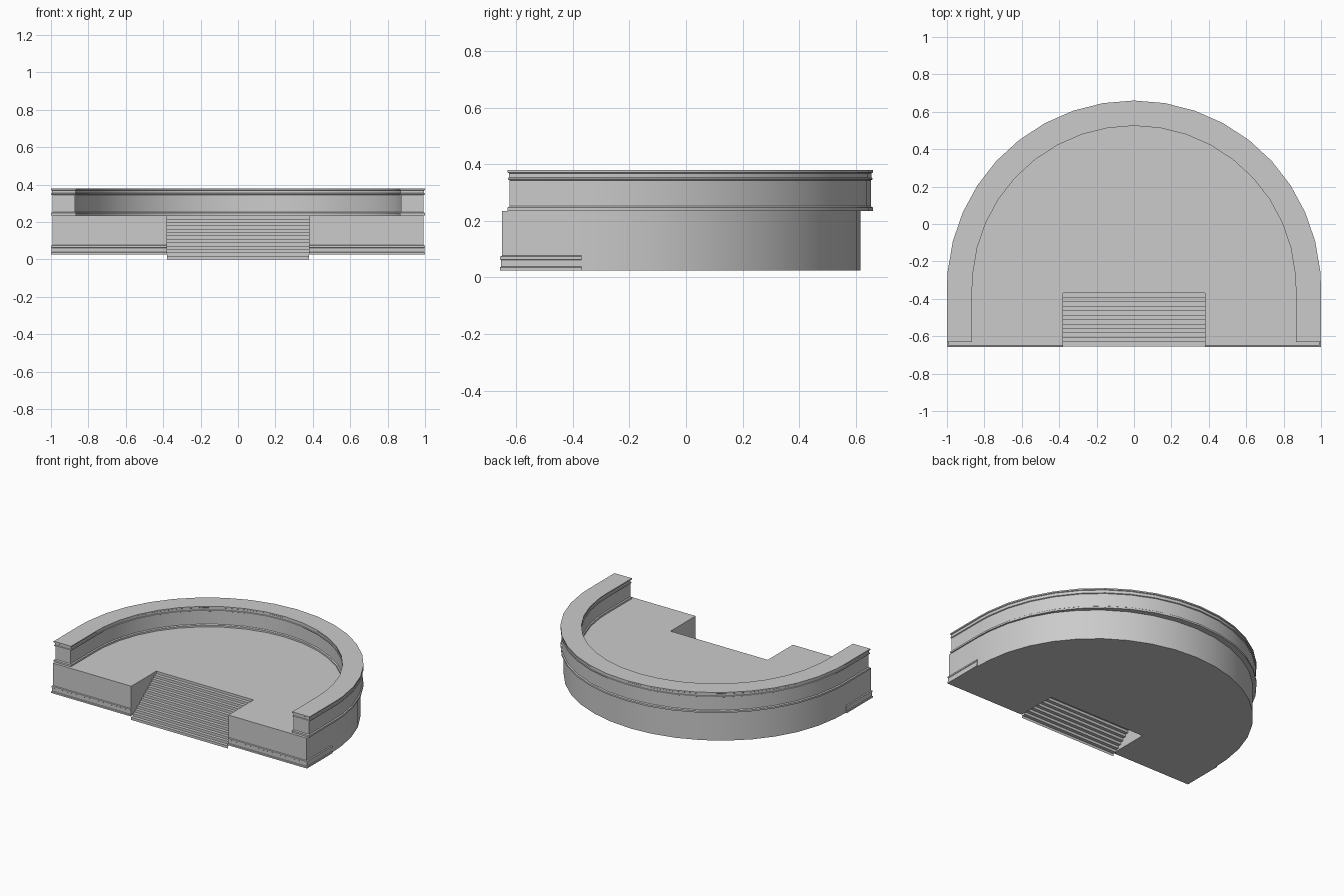
import bpy, bmesh, math

if "Cube" in bpy.data.objects:
    bpy.data.objects.remove(bpy.data.objects["Cube"])

CY = -0.34          # centre of the rounded back
FLOOR = 0.235       # platform height
STAIR_W, STAIR_BACK, STAIR_FRONT = 0.38, -0.37, -0.655


def finish(name, bm, smooth=True, recalc=True):
    if recalc:
        bmesh.ops.recalc_face_normals(bm, faces=bm.faces[:])
    me = bpy.data.meshes.new(name)
    bm.to_mesh(me)
    bm.free()
    ob = bpy.data.objects.new(name, me)
    bpy.context.collection.objects.link(ob)
    if smooth:
        bpy.ops.object.select_all(action='DESELECT')
        ob.select_set(True)
        bpy.context.view_layer.objects.active = ob
        bpy.ops.object.shade_smooth_by_angle(angle=math.radians(30))
    return ob


def loft(name, levels, smooth=True):
    """Closed solid through a stack of (outline, z) levels."""
    bm = bmesh.new()
    rings = [[bm.verts.new((x, y, z)) for x, y in pts] for pts, z in levels]
    for a, b in zip(rings, rings[1:]):
        for i in range(len(a)):
            j = (i + 1) % len(a)
            bm.faces.new((a[i], a[j], b[j], b[i]))
    bm.faces.new(rings[0][::-1])
    bm.faces.new(rings[-1])
    return finish(name, bm, smooth)


def arc(rx, ry):
    """Half ellipse from right to left over the back."""
    angles = [90] + [9.47 * k for k in range(9, -10, -1)] + [-90]
    return [(rx * math.sin(math.radians(a)), CY + ry * math.cos(math.radians(a)))
            for a in angles]


# platform with the stair notch
front = -0.65
body = ([(STAIR_W, STAIR_BACK), (STAIR_W, front), (0.992, front), (0.992, STAIR_BACK)]
        + arc(0.99, 0.957)
        + [(-0.992, STAIR_BACK), (-0.992, front), (-STAIR_W, front), (-STAIR_W, STAIR_BACK)])
loft("platform", [(body, 0.025), (body, FLOOR)])


# curved parapet with base lip and coping
def parapet_outline(d):
    y = -0.63 + d
    return ([(1 - d, y)] + arc(1 - d, 1 - d) + [(-1 + d, y), (-0.865 - d, y)]
            + arc(0.865 + d, 0.865 + d)[::-1] + [(0.865 + d, y)])


profile = [(0, FLOOR), (0, 0.247), (0.007, 0.252), (0.007, 0.343), (0.001, 0.346),
           (0.001, 0.352), (0.005, 0.354), (0.005, 0.368), (0, 0.371), (0, 0.38)]
loft("parapet", [(parapet_outline(d), z) for d, z in profile])


# plinth mouldings around both front corners
def plinth_outline(s, d):
    x, y = 0.992 + d, front - d
    return [(s * px, py) for px, py in
            [(STAIR_W, front + 0.01), (STAIR_W, y), (x, y), (x, STAIR_BACK),
             (0.98, STAIR_BACK), (0.98, front + 0.01)]]


plinth = [(0.008, 0.025), (0.008, 0.036), (0.004, 0.038), (0.004, 0.062),
          (0.007, 0.064), (0.007, 0.074), (0.0, 0.077)]
for side, s in (("left", -1), ("right", 1)):
    loft("plinth_" + side, [(plinth_outline(s, d), z) for d, z in plinth], False)

# staircase, open underneath
steps = 13
rise, run = FLOOR / steps, (STAIR_BACK - STAIR_FRONT) / (steps - 1)
path = []
for i in range(steps):
    y = STAIR_FRONT + i * run
    path += [(y, i * rise), (y, (i + 1) * rise)]
bm = bmesh.new()
rows = [[bm.verts.new((x, y, z)) for x in (-STAIR_W, STAIR_W)] for y, z in path]
for a, b in zip(rows, rows[1:]):
    bm.faces.new((a[0], a[1], b[1], b[0]))
finish("stairs", bm, False, False)
